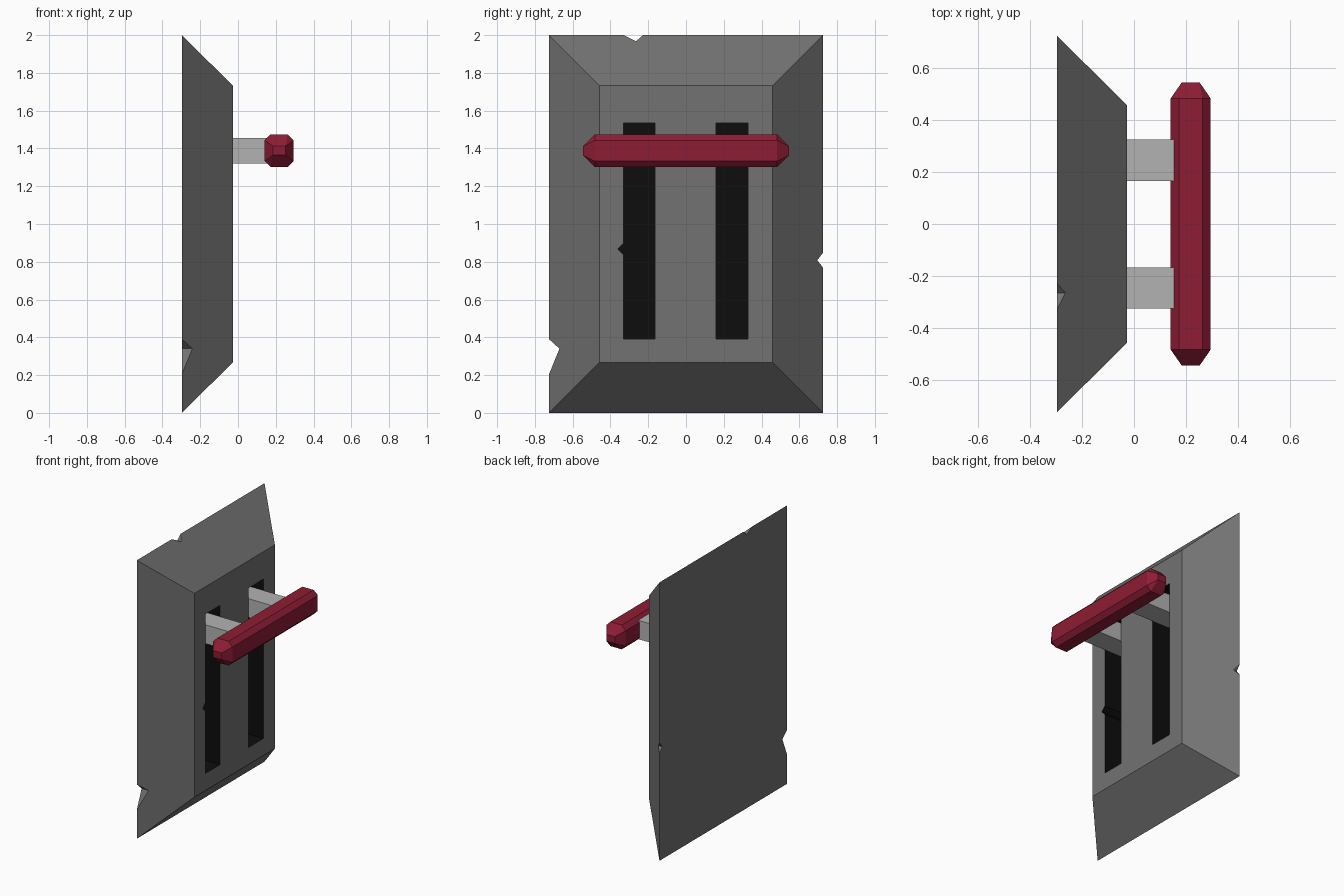
import bpy, bmesh

if "Cube" in bpy.data.objects:
    bpy.data.objects.remove(bpy.data.objects["Cube"])


def material(name, rgb):
    m = bpy.data.materials.new(name)
    m.diffuse_color = (*rgb, 1)
    m.use_nodes = True
    m.node_tree.nodes["Principled BSDF"].inputs["Base Color"].default_value = m.diffuse_color
    return m


STONE = material("dark_grey", (0.17, 0.17, 0.17))
BLACK = material("black", (0.004, 0.004, 0.004))
RED = material("red", (0.27, 0.012, 0.035))
METAL = material("light_grey", (0.45, 0.45, 0.45))


def finish(name, bm, mats, index=0):
    bmesh.ops.recalc_face_normals(bm, faces=bm.faces)
    for f in bm.faces:
        f.material_index = index
    me = bpy.data.meshes.new(name)
    bm.to_mesh(me)
    bm.free()
    for m in mats:
        me.materials.append(m)
    ob = bpy.data.objects.new(name, me)
    bpy.context.collection.objects.link(ob)
    return ob


def prism(name, profile, x0, x1, mats, index=0):
    """Extrude a (y, z) profile along x."""
    bm = bmesh.new()
    face = bm.faces.new([bm.verts.new((x0, y, z)) for y, z in profile])
    ext = bmesh.ops.extrude_face_region(bm, geom=[face])["geom"]
    verts = [v for v in ext if isinstance(v, bmesh.types.BMVert)]
    bmesh.ops.translate(bm, verts=verts, vec=(x1 - x0, 0, 0))
    return finish(name, bm, mats, index)


def hull(name, points, mats):
    bm = bmesh.new()
    for p in points:
        bm.verts.new(p)
    bmesh.ops.convex_hull(bm, input=bm.verts)
    bmesh.ops.dissolve_limit(bm, angle_limit=0.01, verts=bm.verts, edges=bm.edges)
    return finish(name, bm, mats)


# Wall plate with sloping border
plate = hull("wall_plate",
             [(x, sy * hy, 1 + sz * hz)
              for x, hy, hz in ((-0.297, 0.725, 1.0), (-0.027, 0.457, 0.732))
              for sy in (-1, 1) for sz in (-1, 1)],
             [STONE, BLACK])

# Chips in the rim, cut straight through along x
chips = [
    [(-0.355, 2.02), (-0.33, 2.0), (-0.265, 1.967), (-0.228, 2.0), (-0.21, 2.02)],
    [(-0.75, 0.413), (-0.67, 0.34), (-0.725, 0.205), (-0.75, 0.145)],
    [(0.75, 0.88), (0.695, 0.808), (0.75, 0.737)],
]
cutters = [prism("chip_cutter", c, -0.4, 0.1, [STONE, BLACK]) for c in chips]

# Two black slots, the left one with a nick in its edge
slots = [
    [(-0.33, 0.39), (-0.163, 0.39), (-0.163, 1.535), (-0.33, 1.535),
     (-0.33, 0.90), (-0.362, 0.868), (-0.33, 0.836)],
    [(0.158, 0.39), (0.328, 0.39), (0.328, 1.535), (0.158, 1.535)],
]
cutters += [prism("slot_cutter", s, -0.2, 0.1, [STONE, BLACK], 1) for s in slots]

bpy.context.view_layer.objects.active = plate
for c in cutters:
    mod = plate.modifiers.new("cut", 'BOOLEAN')
    mod.operation = 'DIFFERENCE'
    mod.solver = 'EXACT'
    mod.object = c
    bpy.ops.object.modifier_apply(modifier=mod.name)
    bpy.data.objects.remove(c)

# Arms carrying the handle out of the slots
for side, y0, y1 in (("left", -0.325, -0.167), ("right", 0.165, 0.325)):
    prism(side + "_arm", [(y0, 1.32), (y1, 1.32), (y1, 1.455), (y0, 1.455)],
          -0.195, 0.16, [METAL])

# Octagonal handle bar with tapered ends
cx, cz, hx, hz, ch = 0.218, 1.388, 0.077, 0.087, 0.032
points = []
for end in (-1, 1):
    for sx in (-1, 1):
        for sz in (-1, 1):
            points += [(cx + sx * hx, end * 0.483, cz + sz * (hz - ch)),
                       (cx + sx * (hx - ch), end * 0.483, cz + sz * hz),
                       (cx + sx * 0.034, end * 0.545, cz + sz * 0.024)]
hull("handle_bar", points, [RED])
